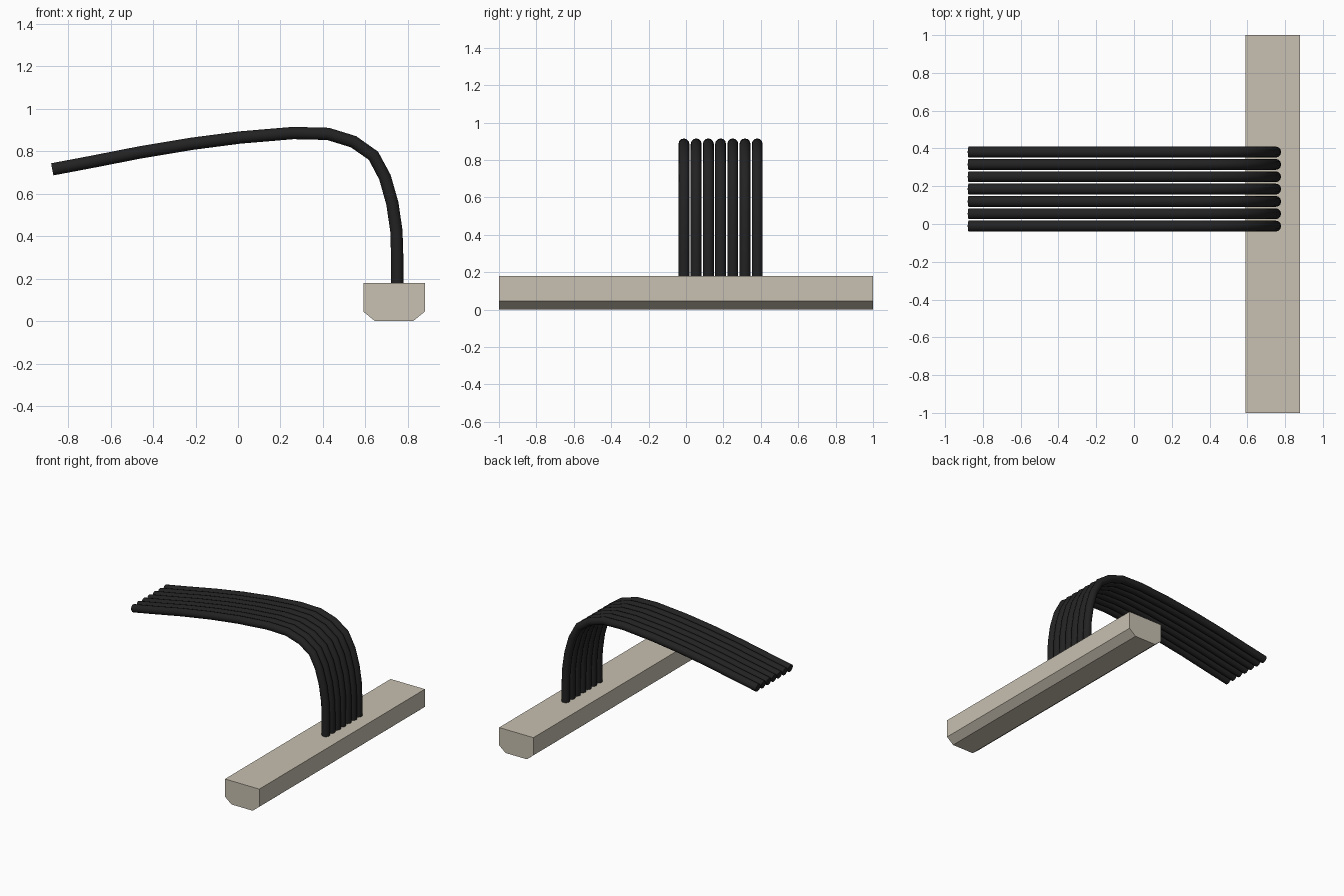
import bpy, bmesh, math
from mathutils import Vector

if "Cube" in bpy.data.objects:
    bpy.data.objects.remove(bpy.data.objects["Cube"])


def material(name, rgb):
    m = bpy.data.materials.new(name)
    m.diffuse_color = (*rgb, 1)
    m.use_nodes = True
    m.node_tree.nodes["Principled BSDF"].inputs["Base Color"].default_value = m.diffuse_color
    return m


stone = material("pale stone", (0.58, 0.53, 0.44))
black = material("black rubber", (0.016, 0.016, 0.016))


def make_object(name, bm, mat):
    bmesh.ops.recalc_face_normals(bm, faces=bm.faces)
    me = bpy.data.meshes.new(name)
    bm.to_mesh(me)
    bm.free()
    me.materials.append(mat)
    ob = bpy.data.objects.new(name, me)
    bpy.context.collection.objects.link(ob)
    return ob


def bridge(bm, rings):
    """Skin a list of vertex rings and cap both ends."""
    n = len(rings[0])
    for a, b in zip(rings, rings[1:]):
        for i in range(n):
            j = (i + 1) % n
            bm.faces.new((a[i], a[j], b[j], b[i]))
    bm.faces.new(rings[0])
    bm.faces.new(rings[-1])


# Base bar: chamfered profile extruded along y
profile = [(0.59, 0.18), (0.59, 0.045), (0.645, 0.0),
           (0.825, 0.0), (0.88, 0.045), (0.88, 0.18)]
bm = bmesh.new()
bridge(bm, [[bm.verts.new((x, y, z)) for x, z in profile] for y in (-1, 1)])
make_object("base_bar", bm, stone)

# Bent tubes: round section swept along a path in the xz plane
path = [Vector(p) for p in [
    (0.75, 0.165), (0.75, 0.30), (0.746, 0.425), (0.727, 0.555),
    (0.692, 0.678), (0.638, 0.779), (0.544, 0.845), (0.424, 0.882),
    (0.26, 0.886), (0.01, 0.865), (-0.22, 0.835), (-0.46, 0.795),
    (-0.70, 0.748), (-0.875, 0.715)]]
RADIUS, SIDES = 0.029, 12


def tube(name, y):
    bm = bmesh.new()
    rings = []
    for i, p in enumerate(path):
        d1 = (p - path[i - 1]).normalized() if i else None
        d2 = (path[i + 1] - p).normalized() if i + 1 < len(path) else None
        t = ((d1 or d2) + (d2 or d1)).normalized()
        ring = []
        for k in range(SIDES):
            a = math.tau * k / SIDES
            c, s = RADIUS * math.cos(a), RADIUS * math.sin(a)
            ring.append(bm.verts.new((p.x - t.y * c, y + s, p.y + t.x * c)))
        rings.append(ring)
    bridge(bm, rings)
    ob = make_object(name, bm, black)
    bpy.ops.object.select_all(action='DESELECT')
    ob.select_set(True)
    bpy.context.view_layer.objects.active = ob
    bpy.ops.object.shade_smooth_by_angle(angle=math.radians(40))


for n in range(7):
    tube(f"bent_tube_{n + 1}", -0.011 + 0.0653 * n)
